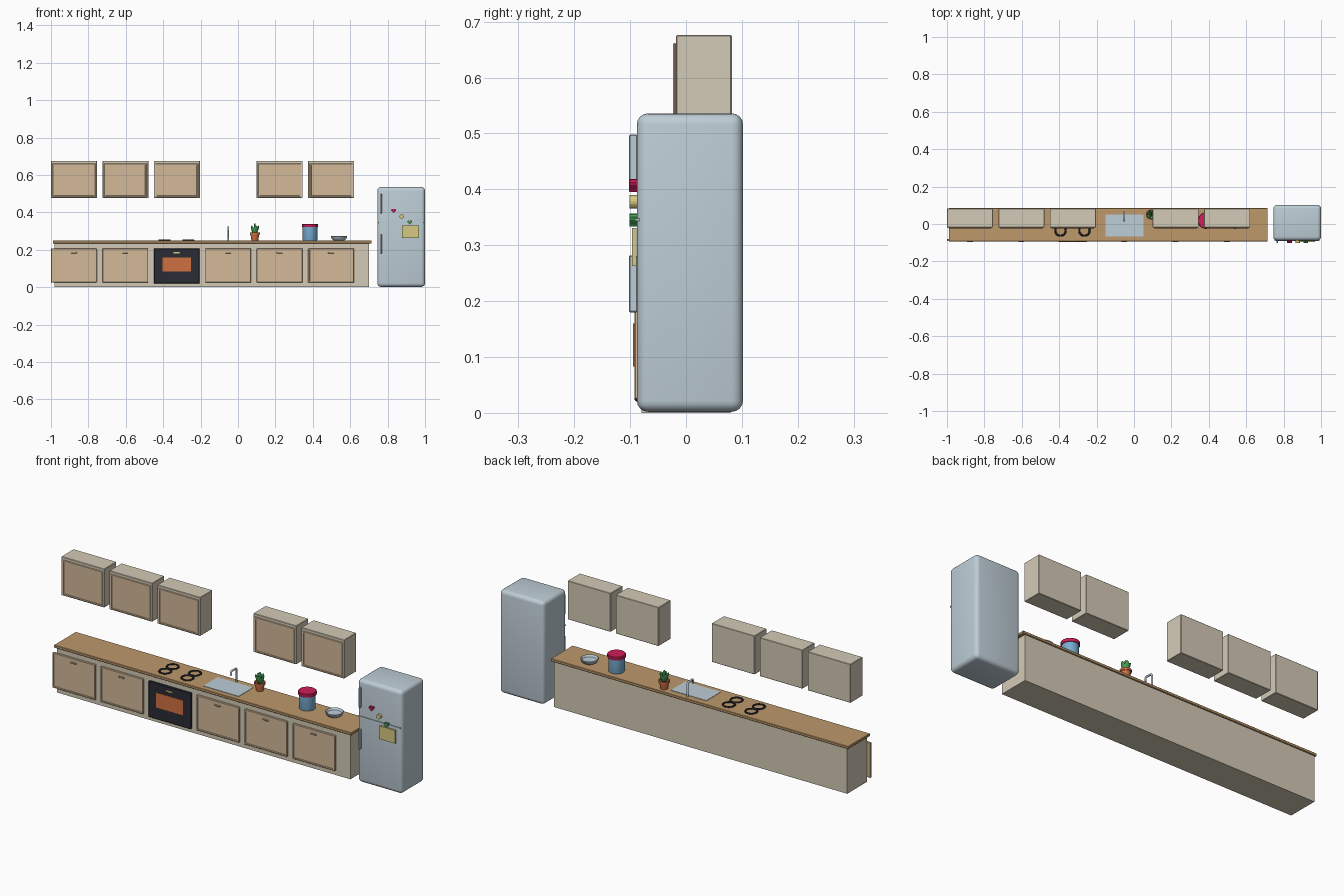
import bpy, bmesh, math
from mathutils import Matrix, Vector

if "Cube" in bpy.data.objects:
    bpy.data.objects.remove(bpy.data.objects["Cube"])


def material(name, r, g, b):
    m = bpy.data.materials.new(name)
    lin = [((c / 255 + 0.055) / 1.055) ** 2.4 for c in (r, g, b)]
    m.diffuse_color = (*lin, 1)
    m.use_nodes = True
    m.node_tree.nodes["Principled BSDF"].inputs["Base Color"].default_value = m.diffuse_color
    return m


BEIGE = material("beige", 212, 202, 182)
TAN = material("tan", 212, 186, 153)
WOOD = material("wood", 190, 152, 106)
METAL = material("pale_blue_metal", 190, 205, 214)
DARK = material("charcoal", 40, 44, 52)
ORANGE = material("terracotta", 208, 112, 66)
PINK = material("raspberry", 208, 30, 88)
GREEN = material("leaf_green", 70, 160, 88)
YELLOW = material("pale_yellow", 214, 202, 130)
BLUE = material("jar_blue", 120, 172, 208)


def finish(name, bm, mat, smooth=False):
    bmesh.ops.recalc_face_normals(bm, faces=bm.faces)
    me = bpy.data.meshes.new(name)
    bm.to_mesh(me)
    bm.free()
    ob = bpy.data.objects.new(name, me)
    bpy.context.collection.objects.link(ob)
    me.materials.append(mat)
    if smooth:
        bpy.ops.object.select_all(action='DESELECT')
        ob.select_set(True)
        bpy.context.view_layer.objects.active = ob
        bpy.ops.object.shade_smooth_by_angle(angle=math.radians(40))
    return ob


def box(name, x, y, z, mat, bevel=0, segments=1):
    """Box from (min, max) ranges with optional rounded edges."""
    bm = bmesh.new()
    bmesh.ops.create_cube(bm, size=1)
    for v in bm.verts:
        v.co = Vector([(r[0] + r[1]) / 2 + c * (r[1] - r[0]) for c, r in zip(v.co, (x, y, z))])
    if bevel:
        bmesh.ops.bevel(bm, geom=bm.edges[:], offset=bevel, segments=segments,
                        profile=0.5, affect='EDGES')
    return finish(name, bm, mat, segments > 1)


def lathe(name, profile, loc, mat, n=32):
    """Revolve (radius, height) points around the vertical axis."""
    bm = bmesh.new()
    vs = [bm.verts.new((r, 0, z)) for r, z in profile]
    es = [bm.edges.new(p) for p in zip(vs, vs[1:])]
    bmesh.ops.spin(bm, geom=vs + es, axis=(0, 0, 1), cent=(0, 0, 0),
                   angle=math.tau, steps=n, use_duplicate=False)
    bmesh.ops.remove_doubles(bm, verts=bm.verts[:], dist=1e-5)
    bmesh.ops.translate(bm, verts=bm.verts[:], vec=loc)
    return finish(name, bm, mat, True)


def plate(name, points, y, mat):
    """Flat outline in x and z, extruded along y."""
    bm = bmesh.new()
    f = bm.faces.new([bm.verts.new((px, y[0], pz)) for px, pz in points])
    ext = bmesh.ops.extrude_face_region(bm, geom=[f])
    for v in ext["geom"]:
        if isinstance(v, bmesh.types.BMVert):
            v.co.y = y[1]
    return finish(name, bm, mat)


def door(name, x, y, z):
    """Door with a shallow recessed front panel."""
    ob = box(name, x, y, z, TAN, 0.002)
    bm = bmesh.new()
    bm.from_mesh(ob.data)
    front = min(bm.faces, key=lambda f: f.calc_center_median().y)
    bmesh.ops.inset_region(bm, faces=[front], thickness=0.009)
    bmesh.ops.inset_region(bm, faces=[front], thickness=0.001, depth=-0.002)
    bm.to_mesh(ob.data)
    bm.free()


def tube(name, points, radius, mat):
    cu = bpy.data.curves.new(name, 'CURVE')
    cu.dimensions = '3D'
    cu.bevel_depth = radius
    cu.bevel_resolution = 2
    cu.use_fill_caps = True
    sp = cu.splines.new('POLY')
    sp.points.add(len(points) - 1)
    for p, co in zip(sp.points, points):
        p.co = (*co, 1)
    ob = bpy.data.objects.new(name, cu)
    bpy.context.collection.objects.link(ob)
    cu.materials.append(mat)


# Base cabinet and worktop
box("base_cabinet", (-0.98, 0.70), (-0.08, 0.08), (0, 0.236), BEIGE)
box("worktop", (-0.99, 0.715), (-0.093, 0.086), (0.235, 0.249), WOOD, 0.002)

# Lower doors and pulls
for i, x in enumerate((-1.0, -0.725, -0.175, 0.1, 0.375)):
    door(f"lower_door_{i}", (x, x + 0.245), (-0.092, -0.08), (0.025, 0.207))
    box(f"door_pull_{i}", (x + 0.107, x + 0.138), (-0.096, -0.09), (0.181, 0.188), TAN, 0.001)

# Oven
box("oven", (-0.45, -0.205), (-0.092, -0.079), (0.02, 0.207), DARK, 0.003)
box("oven_window", (-0.403, -0.25), (-0.095, -0.091), (0.083, 0.16), ORANGE)
box("oven_pull", (-0.345, -0.308), (-0.097, -0.09), (0.18, 0.188), YELLOW, 0.001)

# Wall cabinets
for i, x in enumerate((-1.0, -0.725, -0.45, 0.1, 0.375)):
    box(f"wall_cabinet_{i}", (x, x + 0.246), (-0.018, 0.082), (0.476, 0.676), BEIGE, 0.002)
    door(f"wall_door_{i}", (x + 0.008, x + 0.238), (-0.023, -0.017), (0.48, 0.662))

# Burner rings
for i, x in enumerate((-0.393, -0.265)):
    for j, y in enumerate((-0.035, 0.027)):
        ring = [(0.028 + 0.005 * math.cos(a), 0.005 * math.sin(a))
                for a in (k * math.tau / 8 for k in range(9))]
        lathe(f"burner_{i}_{j}", ring, (x, y, 0.25), DARK, 24)

# Sink and tap
box("sink", (-0.153, 0.05), (-0.066, 0.052), (0.243, 0.251), METAL)
tube("tap", [(-0.052, 0.063, 0.249), (-0.052, 0.063, 0.313), (-0.052, 0.058, 0.32),
             (-0.052, 0.023, 0.322), (-0.052, 0.017, 0.317), (-0.052, 0.017, 0.3)],
     0.005, METAL)

# Potted plant
px, py = 0.09, 0.05
lathe("plant_pot", [(0, 0), (0.018, 0), (0.023, 0.032), (0.027, 0.032), (0.027, 0.043),
                    (0.022, 0.043), (0.021, 0.036), (0, 0.036)], (px, py, 0.249), ORANGE, 24)
for i in range(6):
    bm = bmesh.new()
    bmesh.ops.create_uvsphere(bm, u_segments=12, v_segments=8, radius=1)
    h = 0.034 if i == 0 else 0.029
    m = (Matrix.Translation((px, py, 0.276)) @ Matrix.Rotation(i * math.tau / 5, 4, 'Z')
         @ Matrix.Rotation(0 if i == 0 else 0.38, 4, 'Y')
         @ Matrix.Translation((0, 0, h)) @ Matrix.Diagonal((0.006, 0.013, h, 1)))
    bmesh.ops.transform(bm, matrix=m, verts=bm.verts[:])
    finish(f"leaf_{i}", bm, GREEN, True)

# Storage jar and bowl
lathe("jar", [(0, 0), (0.038, 0), (0.039, 0.003), (0.039, 0.075), (0, 0.075)],
      (0.385, 0.018, 0.249), BLUE)
lathe("jar_lid", [(0, 0), (0.043, 0), (0.044, 0.002), (0.044, 0.015), (0.041, 0.018), (0, 0.018)],
      (0.385, 0.018, 0.321), PINK)
lathe("bowl", [(0, 0), (0.026, 0), (0.038, 0.008), (0.044, 0.022), (0.041, 0.024),
               (0.034, 0.014), (0, 0.012)], (0.54, 0.018, 0.249), METAL)

# Fridge with divider and handles
box("fridge", (0.745, 1.0), (-0.088, 0.102), (0.002, 0.536), METAL, 0.02, 4)
box("fridge_divider", (0.752, 0.993), (-0.091, -0.08), (0.343, 0.348), METAL)
for name, z in (("upper", (0.395, 0.498)), ("lower", (0.18, 0.282))):
    box(f"fridge_handle_{name}", (0.761, 0.770), (-0.102, -0.087), z, METAL, 0.002)


# Magnets and note
def heart(cx, cz, s):
    pts = []
    for k in range(20):
        a = k * math.tau / 20
        pts.append((cx + s * math.sin(a) ** 3,
                    cz + s * (13 * math.cos(a) - 5 * math.cos(2 * a)
                              - 2 * math.cos(3 * a) - math.cos(4 * a)) / 16))
    return pts


MAGNET_Y = (-0.101, -0.087)
plate("heart_magnet_pink", heart(0.832, 0.409, 0.013), MAGNET_Y, PINK)
plate("heart_magnet_green", heart(0.918, 0.347, 0.013), MAGNET_Y, GREEN)
plate("round_magnet", [(0.875 + 0.012 * math.cos(k * math.tau / 16),
                        0.378 + 0.012 * math.sin(k * math.tau / 16)) for k in range(16)],
      MAGNET_Y, YELLOW)
box("note", (0.877, 0.969), (-0.097, -0.089), (0.263, 0.331), YELLOW)
